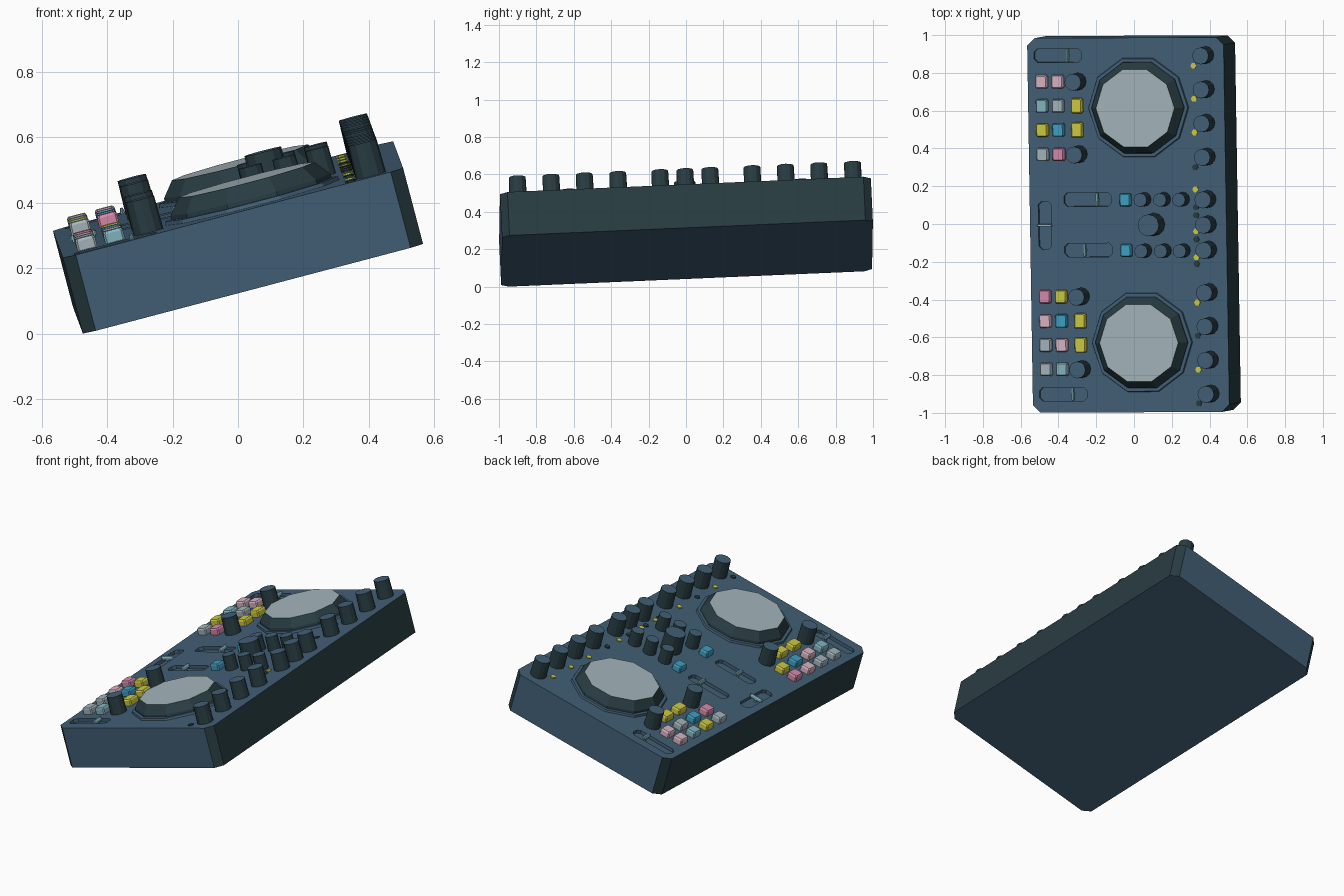
import bpy, bmesh, math
from mathutils import Matrix, Vector

if "Cube" in bpy.data.objects:
    bpy.data.objects.remove(bpy.data.objects["Cube"])

# ---------- materials ----------
def mat(name, r, g, b):
    lin = lambda c: ((c / 255 + 0.055) / 1.055) ** 2.4
    m = bpy.data.materials.new(name)
    m.diffuse_color = (lin(r), lin(g), lin(b), 1)
    m.use_nodes = True
    m.node_tree.nodes["Principled BSDF"].inputs["Base Color"].default_value = m.diffuse_color
    return m

BLUE = mat("slate_blue", 66, 95, 118)
DARK = mat("dark_teal", 40, 60, 66)
LIGHT = mat("pale_grey_blue", 163, 181, 187)
YELLOW = mat("yellow", 206, 202, 66)
PINK = mat("pink", 213, 137, 170)
ROSE = mat("pale_rose", 216, 180, 194)
CYAN = mat("cyan", 62, 160, 194)
AQUA = mat("soft_aqua", 130, 181, 192)

# ---------- tilted frame of the top panel (local z = 0 is the panel) ----------
v = Vector((-0.016, 0.999, 0.043)).normalized()
u = Vector((0.967, 0.0045, 0.2547))
u = (u - v * u.dot(v)).normalized()
n = u.cross(v)
W, L, T, C = 1.075, 1.985, 0.24, 0.04
origin = Vector((0, 0, 0.294)) + n * T / 2
FRAME = Matrix.Translation(origin) @ Matrix((u, v, n)).transposed().to_4x4()

def loft(name, rings, mats, rule=None):
    """Closed solid through rings of equal point count; rule picks a material."""
    bm = bmesh.new()
    rows = [[bm.verts.new(p) for p in ring] for ring in rings]
    k = len(rows[0])
    for lo, hi in zip(rows, rows[1:]):
        for i in range(k):
            bm.faces.new((lo[i], lo[(i + 1) % k], hi[(i + 1) % k], hi[i]))
    bm.faces.new(rows[0][::-1])
    bm.faces.new(rows[-1])
    bm.normal_update()
    if rule:
        for f in bm.faces:
            f.material_index = rule(f)
    me = bpy.data.meshes.new(name)
    bm.to_mesh(me)
    bm.free()
    for m in mats:
        me.materials.append(m)
    ob = bpy.data.objects.new(name, me)
    bpy.context.collection.objects.link(ob)
    ob.matrix_world = FRAME
    return ob

def circle(a, b, r, z, k):
    return [(a + r * math.cos(2 * math.pi * i / k), b + r * math.sin(2 * math.pi * i / k), z)
            for i in range(k)]

def chamfered(a, b, w, l, c, z):
    x, y = w / 2, l / 2
    pts = [(x, -y + c), (x, y - c), (x - c, y), (-x + c, y),
           (-x, y - c), (-x, -y + c), (-x + c, -y), (x - c, -y)]
    return [(a + p, b + q, z) for p, q in pts]

def is_top(f):
    return 1 if f.normal.z > 0.9 else 0

def knob(name, a, b, r, h):
    loft(name, [circle(a, b, r, -0.005, 12), circle(a, b, r * 0.95, h, 12)], [DARK, BLUE], is_top)

def button(name, a, b, w, l, m, h=0.037):
    loft(name, [chamfered(a, b, w, l, 0.006, -0.005), chamfered(a, b, w, l, 0.006, h - 0.008),
                chamfered(a, b, w - 0.01, l - 0.01, 0.006, h)], [m])

# ---------- case: long sides and corner chamfers dark, the rest blue ----------
case = loft("case", [chamfered(0, 0, W, L, C, -T), chamfered(0, 0, W, L, C, 0)],
            [BLUE, DARK], lambda f: 1 if abs(f.normal.x) > 0.3 else 0)

# ---------- fader slots, cut into the case, with handles ----------
def fader(name, a, b, offset, across=False):
    w, l = (0.07, 0.255) if across else (0.26, 0.072)
    cut = loft(name + "_cutter", [chamfered(a, b, w, l, 0.018, -0.02),
                                  chamfered(a, b, w, l, 0.018, 0.05)], [BLUE])
    cut.hide_render = True
    cut.hide_viewport = True
    mod = case.modifiers.new(name, 'BOOLEAN')
    mod.operation = 'DIFFERENCE'
    mod.solver = 'EXACT'
    mod.object = cut
    if across:
        button(name + "_handle", a, b + offset, 0.085, 0.013, AQUA, 0.016)
    else:
        button(name + "_handle", a + offset, b, 0.013, 0.075, AQUA, 0.016)
    loft(name + "_stem", [chamfered(a + (0 if across else offset), b + (offset if across else 0),
                                    0.012, 0.012, 0.002, z) for z in (-0.021, 0)], [AQUA])

fader("tempo_fader_far", -0.371, 0.9, 0.053)
fader("tempo_fader_near", -0.371, -0.895, 0.053)
fader("channel_fader_far", -0.22, 0.136, 0.053)
fader("channel_fader_near", -0.22, -0.132, -0.02)
fader("cross_fader", -0.456, 0, 0, True)

# ---------- jog wheels ----------
for side, s in (("far", 1), ("near", -1)):
    a, b = 0.067, 0.622 * s
    loft("wheel_base_" + side, [circle(a, b, 0.277, -0.005, 10), circle(a, b, 0.272, 0.012, 10)], [BLUE])
    loft("wheel_" + side, [circle(a, b, 0.256, 0.0, 10), circle(a, b, 0.252, 0.025, 10),
                           circle(a, b, 0.215, 0.072, 10)], [DARK, LIGHT], is_top)

# ---------- pads, cue buttons and side knobs ----------
ROWS = (0.762, 0.634, 0.506, 0.377)
PADS = {"far": ((ROSE, ROSE), (AQUA, LIGHT), (YELLOW, CYAN), (LIGHT, PINK)),
        "near": ((LIGHT, AQUA), (LIGHT, ROSE), (ROSE, CYAN), (PINK, YELLOW))}
for side, s in (("far", 1), ("near", -1)):
    for i, (b, pair) in enumerate(zip(ROWS, PADS[side])):
        for j, m in enumerate(pair):
            button(f"pad_{side}_{i}_{j}", -0.457 + 0.088 * j, b * s, 0.062, 0.07, m)
        if i in (1, 2):
            button(f"cue_button_{side}_{i}", -0.266, b * s, 0.06, 0.08, YELLOW)
        else:
            knob(f"deck_knob_{side}_{i}", -0.264, b * s, 0.047, 0.105)

# ---------- mixer section ----------
for s in (1, -1):
    button(f"mixer_button_{s}", -0.008, 0.134 * s, 0.058, 0.068, CYAN)
    for i, a in enumerate((0.09, 0.197, 0.301)):
        knob(f"mixer_knob_{s}_{i}", a, 0.136 * s, 0.038, 0.088)
knob("master_knob", 0.14, 0.003, 0.061, 0.115)

# ---------- back row of knobs ----------
for i, b in enumerate((0.897, 0.717, 0.538, 0.359, 0.134, 0, -0.134, -0.359, -0.538, -0.717, -0.897)):
    knob(f"back_knob_{i}", 0.437, b + 0.002, 0.047, 0.105)

# ---------- indicator dots ----------
DOTS = {YELLOW: (0.843, 0.667, 0.489, 0.187, -0.035, -0.173, -0.412, -0.768),
        DARK: (0.305, 0.092, 0.05, -0.078, -0.208, -0.588, -0.947)}
for m, places in DOTS.items():
    for i, b in enumerate(places):
        loft(f"indicator_{m.name}_{i}", [circle(0.372, b, 0.017, z, 6) for z in (-0.003, 0.005)], [m])
